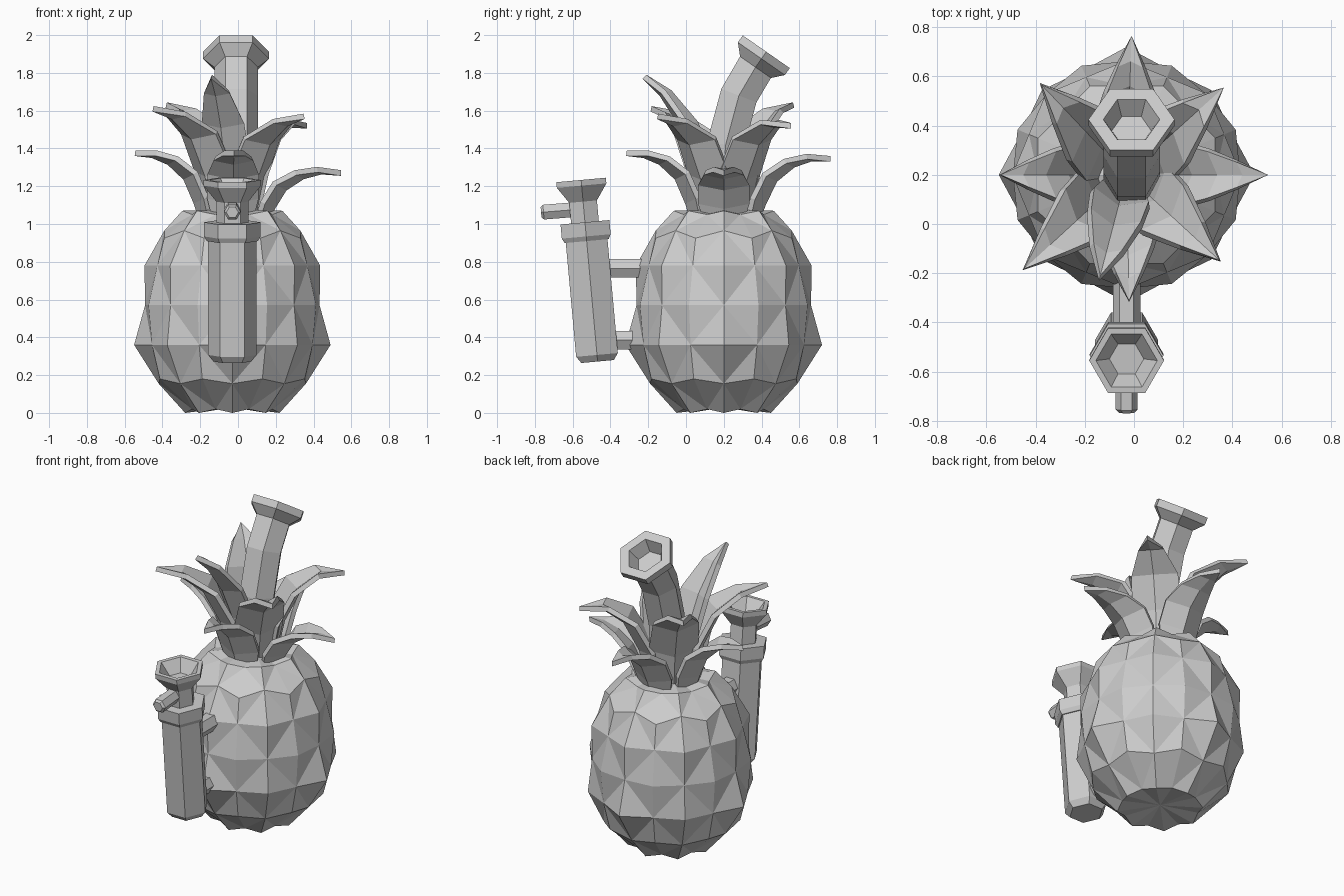
import bpy, bmesh
from math import sin, cos, pi, atan2
from mathutils import Vector

cube = bpy.data.objects.get("Cube")
if cube:
    bpy.data.objects.remove(cube, do_unlink=True)

grey = bpy.data.materials.new("matte_grey")
grey.use_nodes = True
colour = (0.6, 0.6, 0.6, 1)
grey.diffuse_color = colour
grey.node_tree.nodes["Principled BSDF"].inputs["Base Color"].default_value = colour

CX, CY = -0.03, 0.2   # axis of the fruit


def finish(name, bm):
    bmesh.ops.recalc_face_normals(bm, faces=bm.faces)
    mesh = bpy.data.meshes.new(name)
    bm.to_mesh(mesh)
    bm.free()
    mesh.materials.append(grey)
    obj = bpy.data.objects.new(name, mesh)
    bpy.context.collection.objects.link(obj)
    return obj


def hex_tube(name, x, rings):
    """Six-sided loft; each ring is (y, z, radius, axis_y, axis_z)."""
    bm = bmesh.new()
    loops = []
    for y, z, r, ay, az in rings:
        across = Vector((0, az, -ay)).normalized()
        centre = Vector((x, y, z))
        loops.append([bm.verts.new(centre + Vector((r * cos(i * pi / 3), 0, 0))
                                   + across * r * sin(i * pi / 3)) for i in range(6)])
    for a, b in zip(loops, loops[1:]):
        for i in range(6):
            j = (i + 1) % 6
            bm.faces.new((a[i], a[j], b[j], b[i]))
    bm.faces.new(loops[0])
    bm.faces.new(loops[-1])
    return finish(name, bm)


def straight(start, axis, profile):
    """Rings along one axis from (distance, radius) pairs."""
    d = Vector(axis).normalized()
    return [(start[0] + d.x * t, start[1] + d.y * t, r, d.x, d.y) for t, r in profile]


# Fruit body: staggered diamond pyramids; each level is
# (centre height, centre radius, corner height, corner radius)
SIDES = 16
WIDEST = 2
levels = [(0.0, 0.25, 0.02, 0.23), (0.18, 0.415, 0.155, 0.39), (0.36, 0.52, 0.36, 0.46),
          (0.57, 0.48, 0.57, 0.462), (0.78, 0.465, 0.78, 0.43),
          (0.925, 0.39, 0.965, 0.36), (1.07, 0.265, 1.05, 0.23)]
bm = bmesh.new()
rows = []
for k, (z_mid, r_mid, z_corner, r_corner) in enumerate(levels):
    row = []
    for i in range(SIDES):
        z, r = (z_corner, r_corner) if (i + k) % 2 else (z_mid, r_mid)
        if k == WIDEST and i % 4 == 2:   # the diagonal bumps stand out less
            r -= 0.033
        a = 2 * pi * i / SIDES
        row.append(bm.verts.new((CX + r * cos(a), CY + r * sin(a), z)))
    rows.append(row)
for k in range(len(rows) - 1):
    lo, hi = rows[k], rows[k + 1]
    for i in range(SIDES):
        j = (i + 1) % SIDES
        if (i + k) % 2:
            bm.faces.new((lo[i], lo[j], hi[j]))
            bm.faces.new((lo[i], hi[j], hi[i]))
        else:
            bm.faces.new((lo[i], lo[j], hi[i]))
            bm.faces.new((lo[j], hi[j], hi[i]))
for row, z in ((rows[0], 0.03), (rows[-1], 1.08)):
    tip = bm.verts.new((CX, CY, z))
    for i in range(SIDES):
        bm.faces.new((row[i], row[(i + 1) % SIDES], tip))
finish("fruit_body", bm)

# Crown leaves: (reach fraction, height fraction, half width)
LOW = [(.3, 0, .1), (.37, .3, .13), (.48, .65, .13), (.65, .87, .1), (.82, .97, .055), (1, 1, 0)]
MID = [(.22, 0, .1), (.32, .42, .14), (.5, .75, .13), (.75, .93, .07), (1, 1, 0)]
TALL = [(.2, 0, .09), (.33, .4, .12), (.52, .66, .11), (.78, .88, .065), (1, 1, 0)]


def leaf(name, tip, shape, droop=0.0):
    dx, dy = tip[0] - CX, tip[1] - CY
    reach, a = (dx * dx + dy * dy) ** 0.5, atan2(dy, dx)
    out, side = Vector((cos(a), sin(a), 0)), Vector((-sin(a), cos(a), 0))
    base = Vector((CX, CY, 1.0))
    bm = bmesh.new()
    rows = []
    for fr, fz, w in shape:
        p = base + out * reach * fr + Vector((0, 0, (tip[2] - 1.0) * fz - droop * fr ** 8))
        cup = -out * w * 0.4 + Vector((0, 0, w * 0.2))
        if w:
            rows.append([bm.verts.new(p + side * w * s + cup * abs(s)) for s in (-1, 0, 1)])
        else:
            rows.append([bm.verts.new(p)] * 3)
    for a, b in zip(rows, rows[1:]):
        for i in (0, 1):
            bm.faces.new(list(dict.fromkeys((a[i], a[i + 1], b[i + 1], b[i]))))
    obj = finish(name, bm)
    thick = obj.modifiers.new("thickness", "SOLIDIFY")
    thick.thickness = 0.03
    thick.offset = 0


leaf("leaf_left", (0.545, 0.2, 1.29), LOW, 0.02)
leaf("leaf_right", (-0.545, 0.2, 1.375), LOW)
leaf("leaf_front", (-0.02, -0.315, 1.375), LOW)
leaf("leaf_back", (-0.01, 0.765, 1.36), LOW, 0.015)
leaf("leaf_front_left", (0.35, -0.15, 1.57), MID)
leaf("leaf_front_right", (-0.45, -0.185, 1.61), MID)
leaf("leaf_back_left", (0.365, 0.555, 1.57), MID, 0.05)
leaf("leaf_back_right", (-0.38, 0.57, 1.63), MID)
leaf("leaf_tall", (-0.14, -0.22, 1.78), TALL)

# Bent neck with flared hexagonal mouth
neck = [(0.18, 1.0, 0.115, 0, 1), (0.21, 1.42, 0.115, 0.15, 1), (0.28, 1.68, 0.115, 0.36, 0.93)]
mouth = straight((0.425, 1.912), (0.57, 0.82),
                 [(-0.1, 0.115), (-0.045, 0.175), (0, 0.175), (0, 0.115), (-0.08, 0.08)])
hex_tube("neck", -0.01, neck + mouth)

# Side chamber with collar
AXIS = (-0.09, 0.99)
FOOT = (-0.468, 0.272)
hex_tube("side_chamber", CX, straight(FOOT, AXIS, [(0, 0.1), (0.035, 0.128), (0.68, 0.128)]))
hex_tube("chamber_collar", CX, straight(FOOT, AXIS, [(0.64, 0.135), (0.665, 0.15), (0.74, 0.15)]))

# Flared bowl and its handle
hex_tube("bowl", CX, straight(FOOT, AXIS, [
    (0.72, 0.085), (0.85, 0.085), (0.935, 0.152), (0.965, 0.152), (0.965, 0.125), (0.89, 0.07)]))
hex_tube("bowl_handle", CX, straight((-0.54, 1.08), (-1, -0.08), [(0, .045), (.215, .045), (.228, .032)]))

# Struts joining chamber and body
for name, z, y0, y1 in (("upper_strut", 0.765, -0.46, -0.15), ("lower_strut", 0.385, -0.42, -0.2)):
    hex_tube(name, CX, straight((y0, z), (1, 0), [(0, 0.056), (y1 - y0, 0.056)]))
